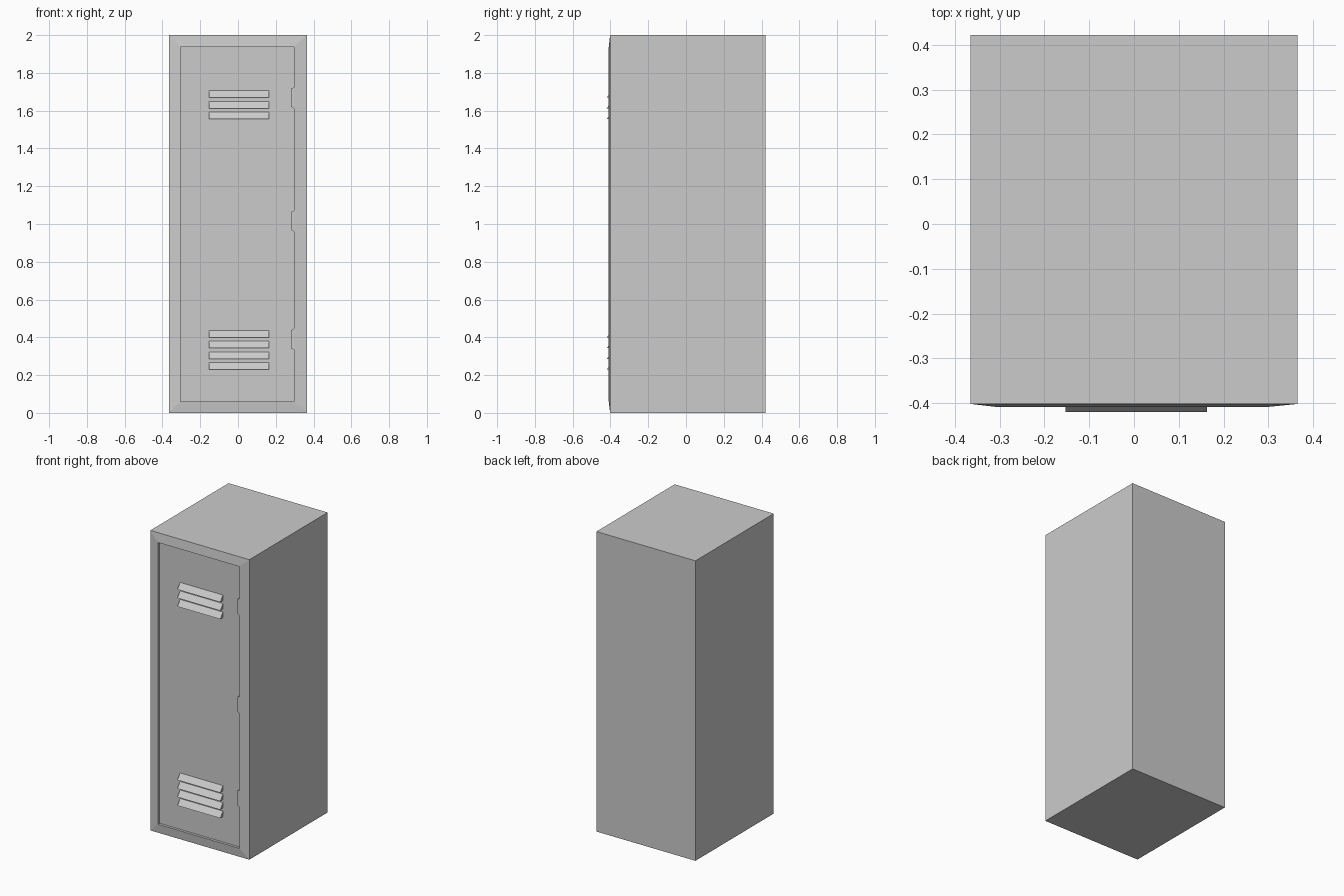
import bpy, bmesh

if "Cube" in bpy.data.objects:
    bpy.data.objects.remove(bpy.data.objects["Cube"])

FRONT, LIP, DOOR, BACK = -0.402, -0.409, -0.392, 0.422


def make_object(name, bm):
    bmesh.ops.recalc_face_normals(bm, faces=bm.faces)
    mesh = bpy.data.meshes.new(name)
    bm.to_mesh(mesh)
    bm.free()
    obj = bpy.data.objects.new(name, mesh)
    bpy.context.collection.objects.link(obj)
    return obj


def rect(bm, x0, x1, z0, z1, y):
    return [bm.verts.new(p) for p in
            ((x0, y, z0), (x1, y, z0), (x1, y, z1), (x0, y, z1))]


def prism(name, profile, direction):
    """Closed solid from a profile pushed along a direction."""
    bm = bmesh.new()
    face = bm.faces.new([bm.verts.new(p) for p in profile])
    geom = bmesh.ops.extrude_face_region(bm, geom=[face], use_keep_orig=True)["geom"]
    moved = [g for g in geom if isinstance(g, bmesh.types.BMVert)]
    bmesh.ops.translate(bm, verts=moved, vec=direction)
    return make_object(name, bm)


# Cabinet: box whose front slopes to a raised lip, then steps in to the door
opening = (-0.305, 0.296, 0.06, 1.938)
bm = bmesh.new()
rings = [rect(bm, -0.365, 0.365, 0, 2, BACK),
         rect(bm, -0.365, 0.365, 0, 2, FRONT),
         rect(bm, *opening, LIP),
         rect(bm, *opening, DOOR)]
bm.faces.new(rings[0])
for a, b in zip(rings, rings[1:]):
    for i in range(4):
        j = (i + 1) % 4
        bm.faces.new((a[i], a[j], b[j], b[i]))
make_object("cabinet", bm)

# Door panel closing the recess
bm = bmesh.new()
door = bm.faces.new(rect(bm, *opening, DOOR))
door.normal_update()
make_object("door", bm)
door_mesh = bpy.data.objects["door"].data
if door_mesh.polygons[0].normal.y > 0:
    door_mesh.flip_normals()

# Hinges: chamfered tabs flush with the lip on the right edge
for n, z in enumerate((0.39, 1.016, 1.668)):
    profile = [(0.296, LIP, z - 0.056), (0.281, LIP, z - 0.048),
               (0.281, LIP, z + 0.048), (0.296, LIP, z + 0.056)]
    prism(f"hinge_{n + 1}", profile, (0, DOOR - LIP, 0))

# Louvers: sloping wedges, four low and three high
for group, base, count in (("lower", 0.229, 4), ("upper", 1.556, 3)):
    for n in range(count):
        z = base + n * 0.0567
        profile = [(-0.153, DOOR, z + 0.037), (-0.153, -0.42, z), (-0.153, DOOR, z)]
        prism(f"{group}_louver_{n + 1}", profile, (0.316, 0, 0))
